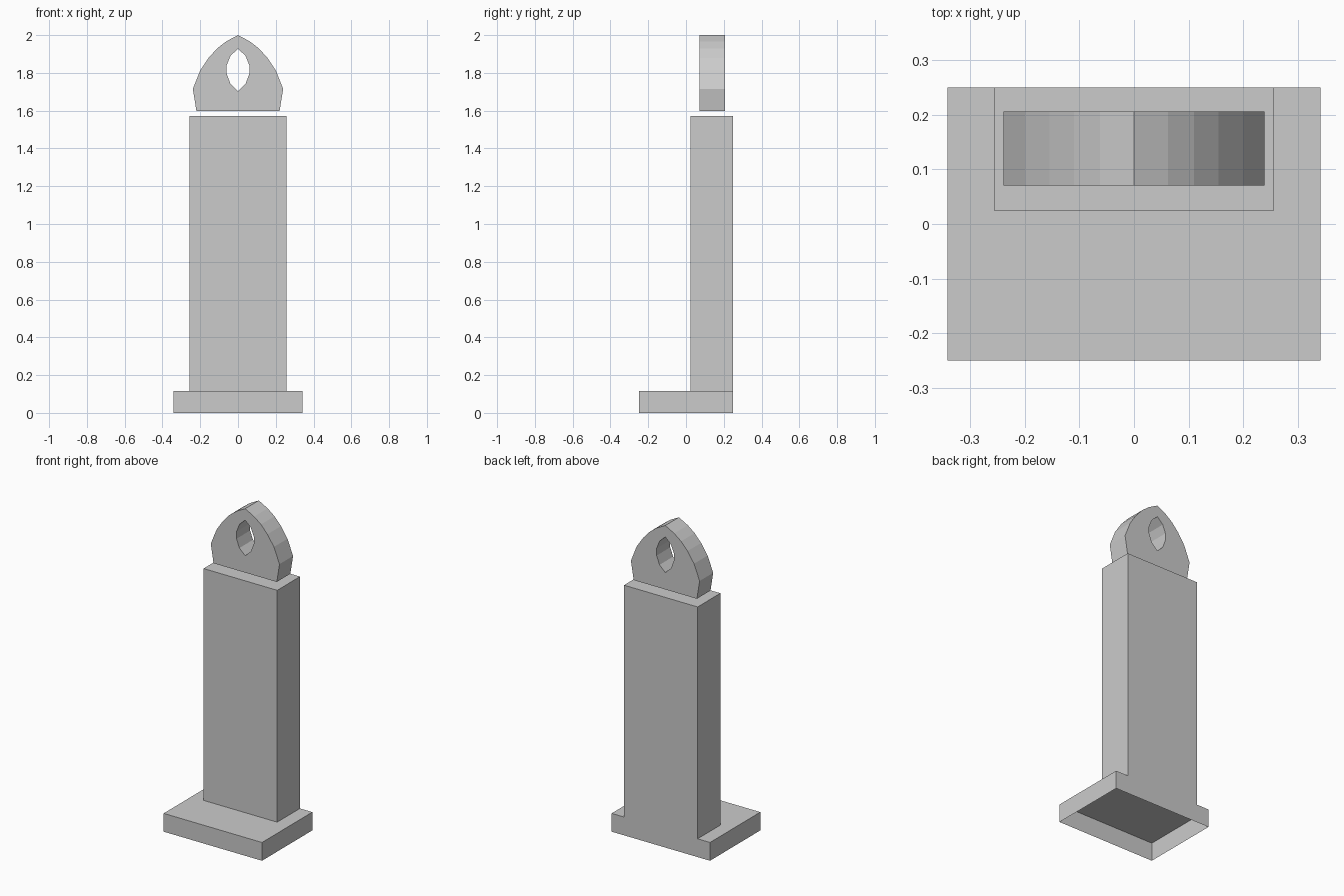
import bpy
import bmesh

cube = bpy.data.objects.get("Cube")
if cube:
    bpy.data.objects.remove(cube, do_unlink=True)

grey = bpy.data.materials.new("light grey stone")
grey.use_nodes = True
colour = (0.6, 0.6, 0.6, 1)
grey.diffuse_color = colour
grey.node_tree.nodes["Principled BSDF"].inputs["Base Color"].default_value = colour


def finish(name, bm):
    mesh = bpy.data.meshes.new(name)
    bm.to_mesh(mesh)
    bm.free()
    mesh.materials.append(grey)
    obj = bpy.data.objects.new(name, mesh)
    bpy.context.collection.objects.link(obj)
    return obj


def open_box(name, half_width, y0, y1, z0, z1):
    """Box without its bottom face."""
    bm = bmesh.new()
    bmesh.ops.create_cube(bm, size=1)
    bottom = [f for f in bm.faces if f.normal.z < -0.5]
    bmesh.ops.delete(bm, geom=bottom, context='FACES_ONLY')
    for v in bm.verts:
        v.co.x *= 2 * half_width
        v.co.y = y1 if v.co.y > 0 else y0
        v.co.z = z1 if v.co.z > 0 else z0
    return finish(name, bm)


def mirrored(half):
    """Close a right-hand outline by mirroring it across x = 0."""
    return half + [(-x, z) for x, z in reversed(half) if x > 0]


# Hollow base and the pillar flush with its back
open_box("base", 0.342, -0.25, 0.25, 0, 0.115)
open_box("pillar", 0.256, 0.024, 0.25, 0.115, 1.573)

# Pointed finial with an almond-shaped eye
outer = mirrored([(0, 2.0), (0.062, 1.967), (0.11, 1.93), (0.155, 1.88),
                  (0.2, 1.813), (0.239, 1.715), (0.22, 1.598)])
eye = mirrored([(0, 1.928), (0.04, 1.89), (0.06, 1.84),
                (0.06, 1.795), (0.04, 1.742), (0, 1.704)])
bm = bmesh.new()
edges = []
for loop in (outer, eye):
    verts = [bm.verts.new((x, 0.071, z)) for x, z in loop]
    edges += [bm.edges.new((verts[i - 1], verts[i])) for i in range(len(verts))]
bmesh.ops.triangle_fill(bm, edges=edges, use_beauty=True)
back = bmesh.ops.extrude_face_region(bm, geom=bm.faces[:], use_keep_orig=True)
moved = [g for g in back["geom"] if isinstance(g, bmesh.types.BMVert)]
bmesh.ops.translate(bm, verts=moved, vec=(0, 0.135, 0))
bmesh.ops.recalc_face_normals(bm, faces=bm.faces[:])
finish("finial", bm)
